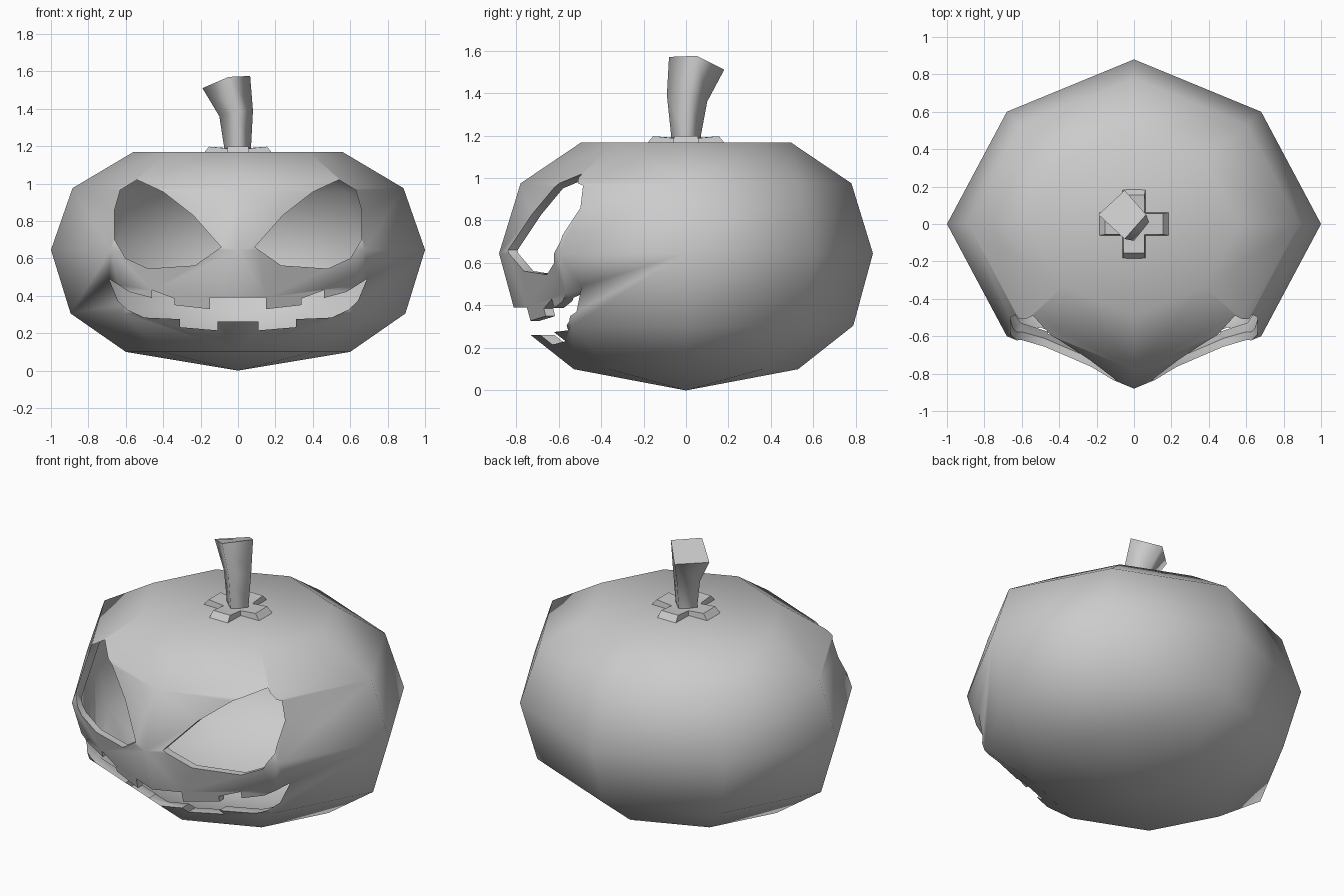
import bpy, bmesh, math

if "Cube" in bpy.data.objects:
    bpy.data.objects.remove(bpy.data.objects["Cube"])


def make_object(name, bm):
    bmesh.ops.recalc_face_normals(bm, faces=bm.faces)
    mesh = bpy.data.meshes.new(name)
    bm.to_mesh(mesh)
    bm.free()
    obj = bpy.data.objects.new(name, mesh)
    bpy.context.collection.objects.link(obj)
    return obj


def activate(obj):
    bpy.ops.object.select_all(action='DESELECT')
    obj.select_set(True)
    bpy.context.view_layer.objects.active = obj


def bridge(bm, rings):
    n = len(rings[0])
    for a, b in zip(rings, rings[1:]):
        for i in range(n):
            j = (i + 1) % n
            bm.faces.new((a[i], a[j], b[j], b[i]))


def prism(bm, outline, y0, y1):
    rings = [[bm.verts.new((x, y, z)) for x, z in outline] for y in (y0, y1)]
    bridge(bm, rings)
    for r in rings:
        bm.faces.new(r)


# Eight-sided pumpkin skin
bm = bmesh.new()
octagon = [(1, 0), (.68, .6), (0, .88), (-.68, .6), (-1, 0), (-.68, -.6), (0, -.88), (.68, -.6)]
rings = []
for r, z in [(.6, .1), (.895, .305), (1, .645), (.885, .975), (.56, 1.168)]:
    rings.append([bm.verts.new((x * r, y * r, z)) for x, y in octagon])
bridge(bm, rings)
for ring, z in ((rings[0], 0), (rings[-1], 1.16)):
    pole = bm.verts.new((0, 0, z))
    for i in range(8):
        bm.faces.new((ring[i], ring[(i + 1) % 8], pole))
pumpkin = make_object("pumpkin_shell", bm)

# Eye and mouth cutter
eye = [(.09, .66), (.24, .83), (.40, .955), (.54, 1.02), (.63, .965), (.66, .86),
       (.66, .70), (.60, .60), (.48, .545), (.23, .562)]
mouth = [(.15, .39), (.15, .328), (.34, .35), (.34, .385), (.46, .43), (.46, .388),
         (.58, .42), (.69, .49), (.64, .37), (.59, .325), (.50, .283), (.31, .275),
         (.31, .232), (.11, .215), (.11, .262)]
bm = bmesh.new()
prism(bm, eye, -1.2, -.3)
prism(bm, [(-x, z) for x, z in eye], -1.2, -.3)
prism(bm, mouth + [(-x, z) for x, z in reversed(mouth)], -1.2, -.3)
cutter = make_object("face_cutter", bm)
cutter.hide_render = True

# Hollow the shell and carve the face
solid = pumpkin.modifiers.new("wall", 'SOLIDIFY')
solid.thickness = .04
solid.offset = -1
solid.use_even_offset = True
cut = pumpkin.modifiers.new("carve", 'BOOLEAN')
cut.operation = 'DIFFERENCE'
cut.solver = 'EXACT'
cut.object = cutter
activate(pumpkin)
for name in ("wall", "carve"):
    bpy.ops.object.modifier_apply(modifier=name)
bpy.data.objects.remove(cutter)
bpy.ops.object.shade_smooth_by_angle(angle=math.radians(60))

# Bent four-sided stem with a slanted cut end
bm = bmesh.new()
sections = [
    [(-.075, 0, 1.16), (0, .07, 1.16), (.07, 0, 1.16), (0, -.07, 1.16)],
    [(-.075, 0, 1.2), (0, .07, 1.2), (.07, 0, 1.2), (0, -.07, 1.2)],
    [(-.10, .01, 1.36), (-.01, .10, 1.36), (.08, .01, 1.39), (0, -.09, 1.39)],
    [(-.19, .05, 1.51), (-.05, .18, 1.51), (.065, .05, 1.575), (-.05, -.08, 1.57)],
]
rings = [[bm.verts.new(p) for p in s] for s in sections]
bridge(bm, rings)
for f in bm.faces:
    f.smooth = True
for r in (rings[0], rings[-1]):
    cap = bm.faces.new(r)
    for e in cap.edges:
        e.smooth = False
make_object("stem", bm)

# Cross-shaped flare at the foot of the stem
bm = bmesh.new()


def cross(reach, half, z_tip, z_in):
    ring = []
    for k in range(4):
        c, s = math.cos(k * math.pi / 2), math.sin(k * math.pi / 2)
        for u, v, z in ((reach, -half, z_tip), (reach, half, z_tip), (half, half, z_in)):
            ring.append(bm.verts.new((u * c - v * s, u * s + v * c, z)))
    return ring


rings = [cross(.19, .062, 1.155, 1.155), cross(.155, .056, 1.197, 1.187)]
bridge(bm, rings)
hub = bm.verts.new((0, 0, 1.185))
for i in range(12):
    bm.faces.new((rings[1][i], rings[1][(i + 1) % 12], hub))
bm.faces.new(rings[0])
flare = make_object("stem_base", bm)
activate(flare)
bpy.ops.object.shade_smooth_by_angle(angle=math.radians(40))
